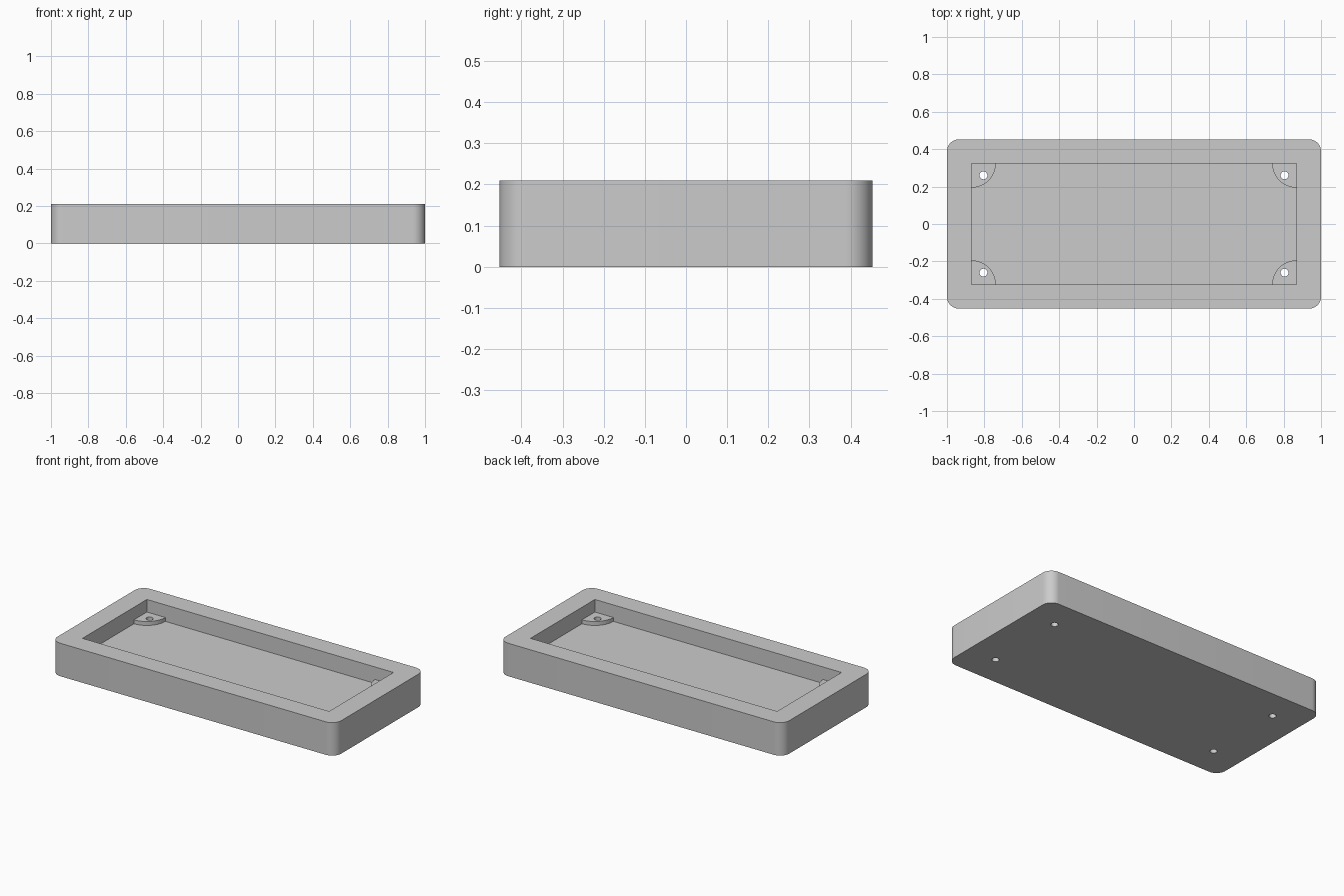
import bpy
import bmesh
from math import cos, sin, pi, radians

cube = bpy.data.objects.get("Cube")
if cube:
    bpy.data.objects.remove(cube, do_unlink=True)

# Main dimensions (half sizes for x and y)
OUT_X, OUT_Y, HEIGHT = 1.0, 0.453, 0.21
IN_X, IN_Y = 0.869, 0.324
FLOOR_Z, PAD_Z = 0.105, 0.13
CORNER_R, PAD_R, HOLE_R = 0.065, 0.13, 0.021
HOLE_INSET = 0.064
BITE = 0.05     # how far the pads run into walls and floor

grey = bpy.data.materials.new("plain grey")
grey.use_nodes = True
colour = (0.6, 0.6, 0.6, 1)
grey.diffuse_color = colour
grey.node_tree.nodes["Principled BSDF"].inputs["Base Color"].default_value = colour


def prism(name, points, z0, z1):
    """Extrude a closed outline between two heights."""
    bm = bmesh.new()
    face = bm.faces.new([bm.verts.new((x, y, z0)) for x, y in points])
    top = bmesh.ops.extrude_face_region(bm, geom=[face])["geom"]
    verts = [v for v in top if isinstance(v, bmesh.types.BMVert)]
    bmesh.ops.translate(bm, verts=verts, vec=(0, 0, z1 - z0))
    bmesh.ops.recalc_face_normals(bm, faces=bm.faces)
    mesh = bpy.data.meshes.new(name)
    bm.to_mesh(mesh)
    bm.free()
    mesh.materials.append(grey)
    obj = bpy.data.objects.new(name, mesh)
    bpy.context.collection.objects.link(obj)
    return obj


def arc(cx, cy, r, start, end, steps):
    angles = [start + (end - start) * i / steps for i in range(steps + 1)]
    return [(cx + r * cos(a), cy + r * sin(a)) for a in angles]


def combine(target, tool, operation):
    """Apply a boolean and remove its helper object."""
    mod = target.modifiers.new(operation.title(), "BOOLEAN")
    mod.operation, mod.solver, mod.object = operation, "EXACT", tool
    bpy.context.view_layer.objects.active = target
    bpy.ops.object.modifier_apply(modifier=mod.name)
    bpy.data.objects.remove(tool, do_unlink=True)


# Outer block with rounded upright corners
outline = []
for i, (sx, sy) in enumerate([(1, 1), (-1, 1), (-1, -1), (1, -1)]):
    outline += arc(sx * (OUT_X - CORNER_R), sy * (OUT_Y - CORNER_R), CORNER_R,
                   i * pi / 2, (i + 1) * pi / 2, 12)
tray = prism("tray", outline, 0, HEIGHT)

# Rectangular recess
recess = prism("recess_cutter", [(-IN_X, -IN_Y), (IN_X, -IN_Y), (IN_X, IN_Y), (-IN_X, IN_Y)],
               FLOOR_Z, HEIGHT + BITE)
combine(tray, recess, "DIFFERENCE")

# Quarter-round corner pads with screw holes through the base
for sx in (-1, 1):
    for sy in (-1, 1):
        wedge = arc(0, 0, PAD_R, 0, pi / 2, 24)
        wedge += [(-BITE, PAD_R), (-BITE, -BITE), (PAD_R, -BITE)]
        pad = prism("corner_pad", [(sx * (IN_X - x), sy * (IN_Y - y)) for x, y in wedge],
                    FLOOR_Z - BITE, PAD_Z)
        combine(tray, pad, "UNION")
        hole = arc(sx * (IN_X - HOLE_INSET), sy * (IN_Y - HOLE_INSET), HOLE_R, 0, 2 * pi, 32)[:-1]
        combine(tray, prism("hole_cutter", hole, -BITE, HEIGHT), "DIFFERENCE")

# Smooth curved walls, sharp edges elsewhere
bpy.ops.object.select_all(action="DESELECT")
tray.select_set(True)
bpy.context.view_layer.objects.active = tray
bpy.ops.object.shade_smooth_by_angle(angle=radians(30))
